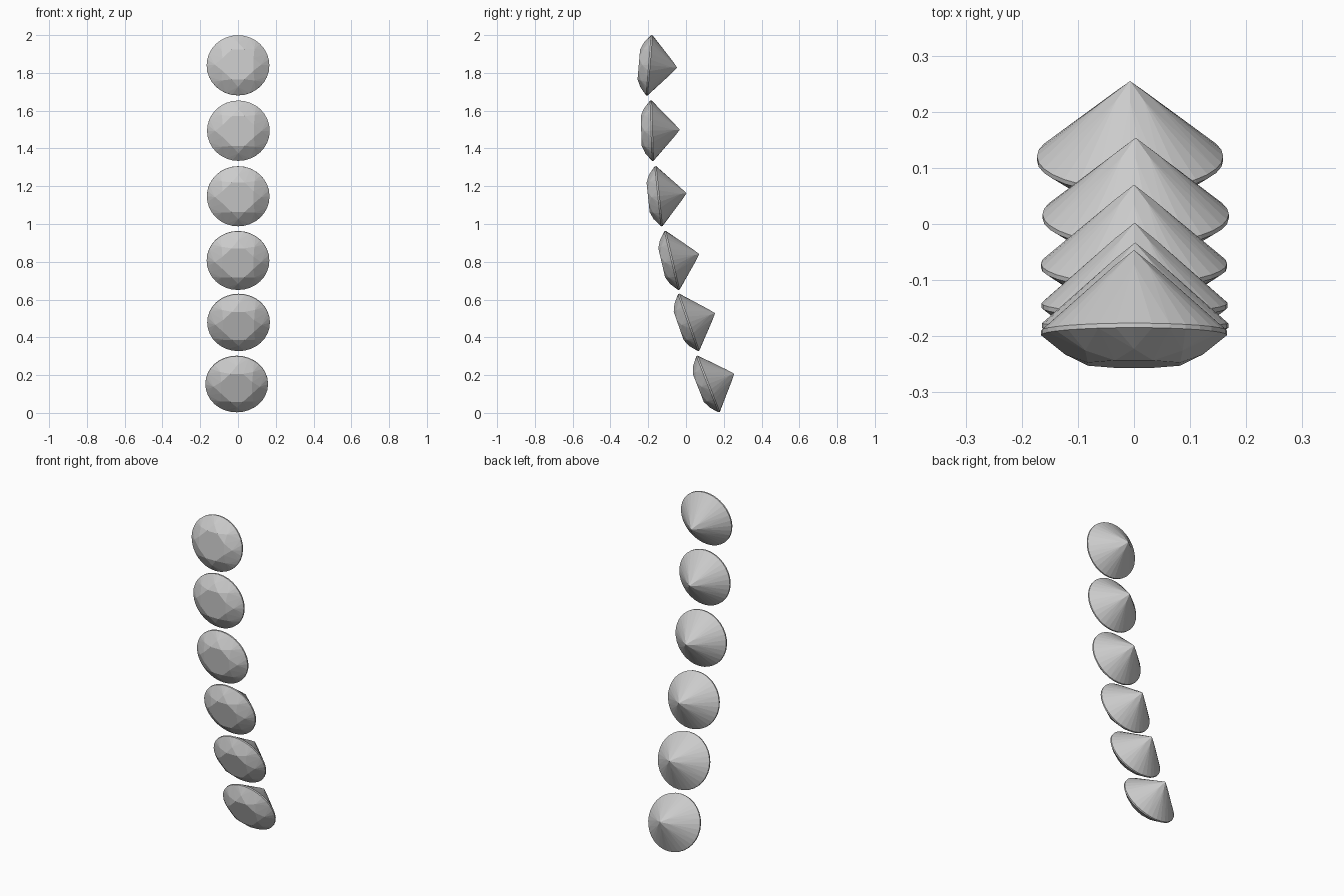
import bpy, bmesh, math
from mathutils import Matrix

if "Cube" in bpy.data.objects:
    bpy.data.objects.remove(bpy.data.objects["Cube"])

R = 0.166          # girdle radius
SQUASH = 0.962     # gems are slightly shorter than wide


def ring(count, radius, z, offset=0.0):
    return [(radius * math.cos(2 * math.pi * i / count + offset),
             radius * math.sin(2 * math.pi * i / count + offset) * SQUASH, z)
            for i in range(count)]


def gem_mesh():
    """Round brilliant cut: table, stars, kites, girdle, pavilion, point."""
    half = math.pi / 8
    pts = ring(8, 0.089, 0.056, half)          # flat table
    pts += ring(8, 0.123, 0.0385, 0)           # star facet tips
    pts += ring(32, R, 0.004) + ring(32, R, -0.004)   # girdle band
    pts += ring(8, 0.035, -0.148 + 0.144 * 0.0323 / R, 0)  # lower facet tips
    pts.append((0, 0, -0.148))                 # pavilion point
    bm = bmesh.new()
    for p in pts:
        bm.verts.new(p)
    bmesh.ops.convex_hull(bm, input=bm.verts)
    bmesh.ops.dissolve_limit(bm, angle_limit=math.radians(0.5),
                             verts=bm.verts, edges=bm.edges)
    bmesh.ops.recalc_face_normals(bm, faces=bm.faces)
    me = bpy.data.meshes.new("gem")
    bm.to_mesh(me)
    bm.free()
    return me


# hanging row of gems, top to bottom: x, y, z, tilt in degrees
ROW = [(0.0, -0.194, 1.840, -4.8),
       (0.002, -0.181, 1.494, 1.8),
       (0.001, -0.145, 1.147, 6.0),
       (0.0, -0.074, 0.807, 13.2),
       (0.003, 0.014, 0.479, 19.3),
       (-0.007, 0.117, 0.153, 21.5)]

mesh = gem_mesh()
for i, (x, y, z, tilt) in enumerate(ROW):
    gem = bpy.data.objects.new(f"gem_{i + 1}", mesh)
    bpy.context.collection.objects.link(gem)
    gem.matrix_world = (Matrix.Translation((x, y, z))
                        @ Matrix.Rotation(math.radians(90 + tilt), 4, 'X'))
